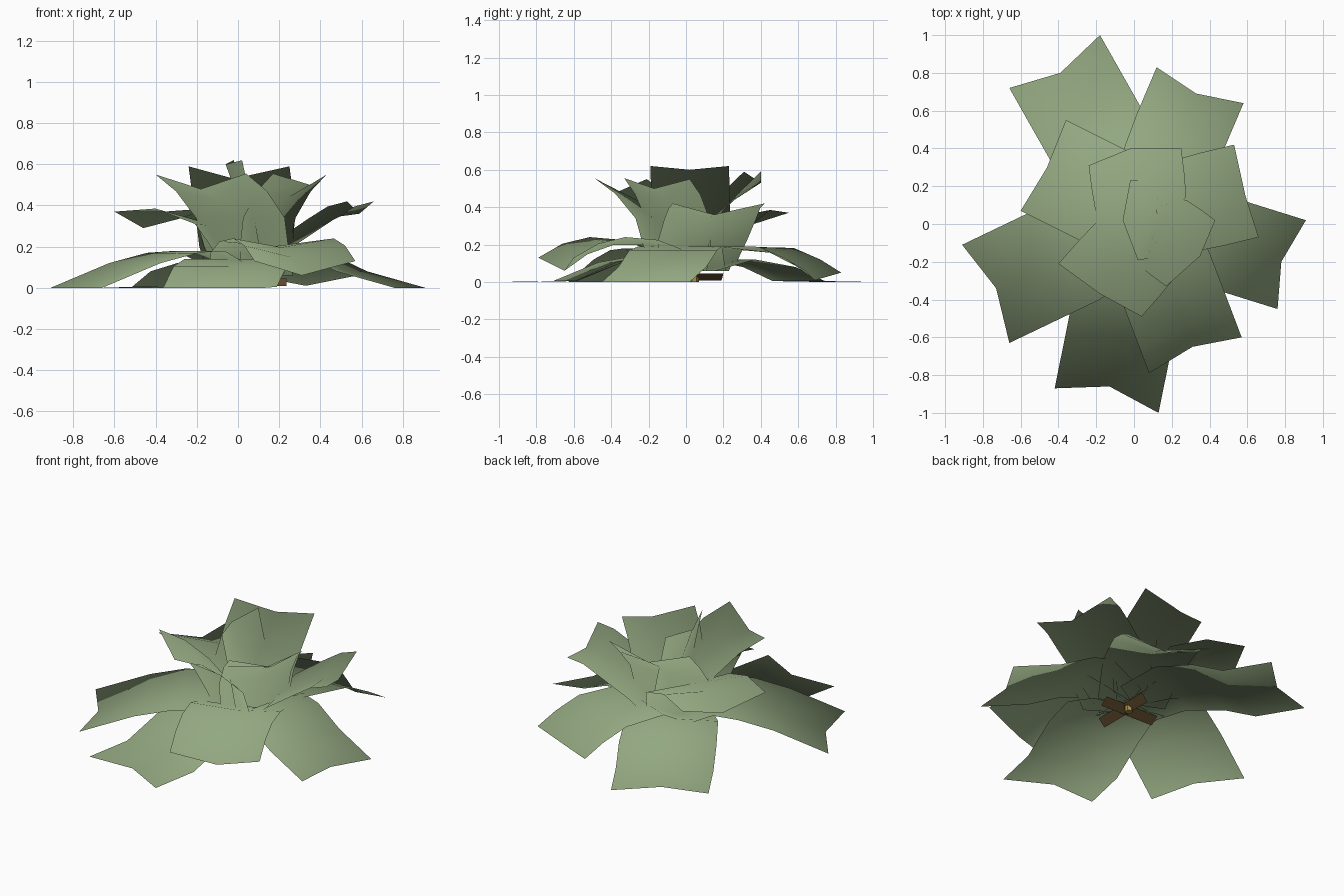
import bpy
from mathutils import Vector

CENTER = Vector((0.05, 0.03, 0.0))


def material(name, rgb):
    m = bpy.data.materials.new(name)
    m.diffuse_color = (*rgb, 1.0)
    return m


GREEN = material("leaf_green", (0.292, 0.390, 0.218))
BROWN = material("root_brown", (0.118, 0.072, 0.026))
YELLOW = material("core_yellow", (0.360, 0.280, 0.080))


def add_mesh(name, verts, faces, mat):
    me = bpy.data.meshes.new(name)
    me.from_pydata(verts, [], faces)
    me.materials.append(mat)
    me.update()
    ob = bpy.data.objects.new(name, me)
    bpy.context.collection.objects.link(ob)
    return ob


def flat(v):
    return Vector((v.x, v.y, 0.0))


def leaf(name, tips, profile, base=(0.05, 0.03)):
    """Strip three points wide, running from its base out to a notched tip.
    profile rows: (fraction along leaf, height, width factor)."""
    a, m, b = [Vector(p) for p in tips]
    root = Vector((*base, 0.0))
    if flat(a - root).cross(flat(b - root)).z < 0:
        a, b = b, a
    chord = (a + b) / 2
    axis = flat(chord - root)
    verts = []
    for f, z, w in profile:
        for p in (a, m, b):
            side = flat(p - chord) * (max(f, 0.0) if p is m else w)
            v = root + axis * f + side
            v.z = max(0.0, z + max(f, 0.0) * (p.z - chord.z))
            verts.append(v)
    verts += [a, m, b]
    faces = []
    for r in range(len(profile)):
        for c in range(2):
            i = r * 3 + c
            faces.append((i, i + 3, i + 4, i + 1))
    me = add_mesh(name, verts, faces, GREEN).data
    # soft foliage normals fanning out from the middle of the plant
    me.polygons.foreach_set("use_smooth", [True] * len(me.polygons))
    me.normals_split_custom_set_from_vertices(
        [Vector((v.x - CENTER.x, v.y - CENTER.y, 0.55 + v.z)).normalized() for v in verts])


# Height profiles
LOW = [(0.02, 0.06, 0.8), (0.25, 0.12, 0.95), (0.5, 0.08, 1.0), (0.69, 0.005, 1.0)]
FLAT = [(0.02, 0.06, 0.8), (0.25, 0.14, 0.95), (0.45, 0.105, 1.0), (0.70, 0.005, 1.0)]
SLOPED = [(0.02, 0.06, 0.8), (0.28, 0.18, 0.95), (0.44, 0.17, 1.0), (0.66, 0.12, 1.0)]
STEEP = [(0.02, 0.06, 0.8), (0.25, 0.19, 0.95), (0.40, 0.17, 1.0), (0.64, 0.08, 1.0)]
ARCHED = [(0.02, 0.06, 0.8), (0.3, 0.19, 0.95), (0.64, 0.185, 1.0), (0.84, 0.125, 1.0)]
NODDING = [(0.02, 0.07, 0.8), (0.18, 0.17, 0.95), (0.38, 0.225, 1.0),
           (0.62, 0.24, 1.0), (0.82, 0.205, 1.0)]
SPREADING = [(0.0, 0.1, 0.85), (0.24, 0.22, 0.97), (0.6, 0.335, 1.0), (0.8, 0.395, 1.0)]
CURLED = [(-0.08, 0.06, 0.7), (0.02, 0.2, 0.85), (0.15, 0.31, 1.0), (0.57, 0.385, 1.0)]
UPRIGHT = [(-0.08, 0.06, 0.75), (0.0, 0.2, 0.93), (0.13, 0.34, 0.98), (0.55, 0.47, 1.0)]
INNER = [(-0.1, 0.06, 0.9), (0.15, 0.2, 1.0), (0.45, 0.36, 1.0), (0.7, 0.48, 1.0)]

# Ground tier
leaf("ground_leaf_back_left", [(-0.66, 0.72, 0), (-0.39, 0.80, 0), (-0.18, 1.0, 0)], LOW)
leaf("ground_leaf_front", [(0.13, -1.0, 0), (-0.13, -0.86, 0), (-0.42, -0.87, 0)], FLAT)
leaf("ground_leaf_back_right", [(0.12, 0.83, 0.05), (0.33, 0.69, 0.01), (0.58, 0.64, 0.06)], ARCHED)
leaf("ground_leaf_right", [(0.91, 0.02, 0), (0.78, -0.20, 0), (0.76, -0.45, 0)], STEEP)
leaf("ground_leaf_left", [(-0.66, -0.63, 0), (-0.73, -0.34, 0), (-0.91, -0.11, 0)], SLOPED)

# Middle tier
leaf("middle_leaf_front", [(0.08, -0.79, 0.13), (0.31, -0.65, 0.06), (0.57, -0.60, 0.13)], NODDING)
leaf("middle_leaf_left", [(-0.36, 0.55, 0.37), (-0.46, 0.30, 0.29), (-0.60, 0.07, 0.37)],
     CURLED, (-0.02, 0.08))
leaf("middle_leaf_right", [(0.53, 0.42, 0.42), (0.59, 0.15, 0.36), (0.66, -0.07, 0.42)],
     SPREADING, (0.12, 0.06))

# Upright crown
leaf("crown_leaf_back", [(-0.24, 0.31, 0.59), (-0.02, 0.40, 0.53), (0.25, 0.40, 0.59)],
     UPRIGHT, (0.04, 0.08))
leaf("crown_leaf_left", [(-0.40, -0.21, 0.55), (-0.18, -0.37, 0.48), (0.04, -0.49, 0.555)],
     UPRIGHT, (0.04, -0.10))
leaf("crown_leaf_right", [(0.17, -0.33, 0.555), (0.35, -0.17, 0.50), (0.43, 0.02, 0.55)],
     UPRIGHT, (0.13, -0.03))
leaf("crown_leaf_inner", [(-0.02, 0.23, 0.62), (-0.06, 0.02, 0.60), (0.02, -0.19, 0.62)],
     INNER, (0.10, 0.03))


# Crossed, tilted root strips under the plant
def root_strip(name, p, q, lean):
    top = [(x + lean[0], y + lean[1], 0.045) for x, y in (q, p)]
    add_mesh(name, [(*p, 0.008), (*q, 0.008), *top], [(0, 1, 2, 3)], BROWN)


root_strip("root_strip_across", (-0.13, 0.00), (0.235, -0.01), (0.0, 0.05))
root_strip("root_strip_along", (0.06, -0.19), (0.06, 0.19), (0.05, 0.01))

# Small core hanging below the strips
bpy.ops.mesh.primitive_cylinder_add(vertices=6, radius=0.024, depth=0.05,
                                    location=(0.075, 0.045, 0.025))
core = bpy.context.object
core.name = "core"
core.data.materials.append(YELLOW)
